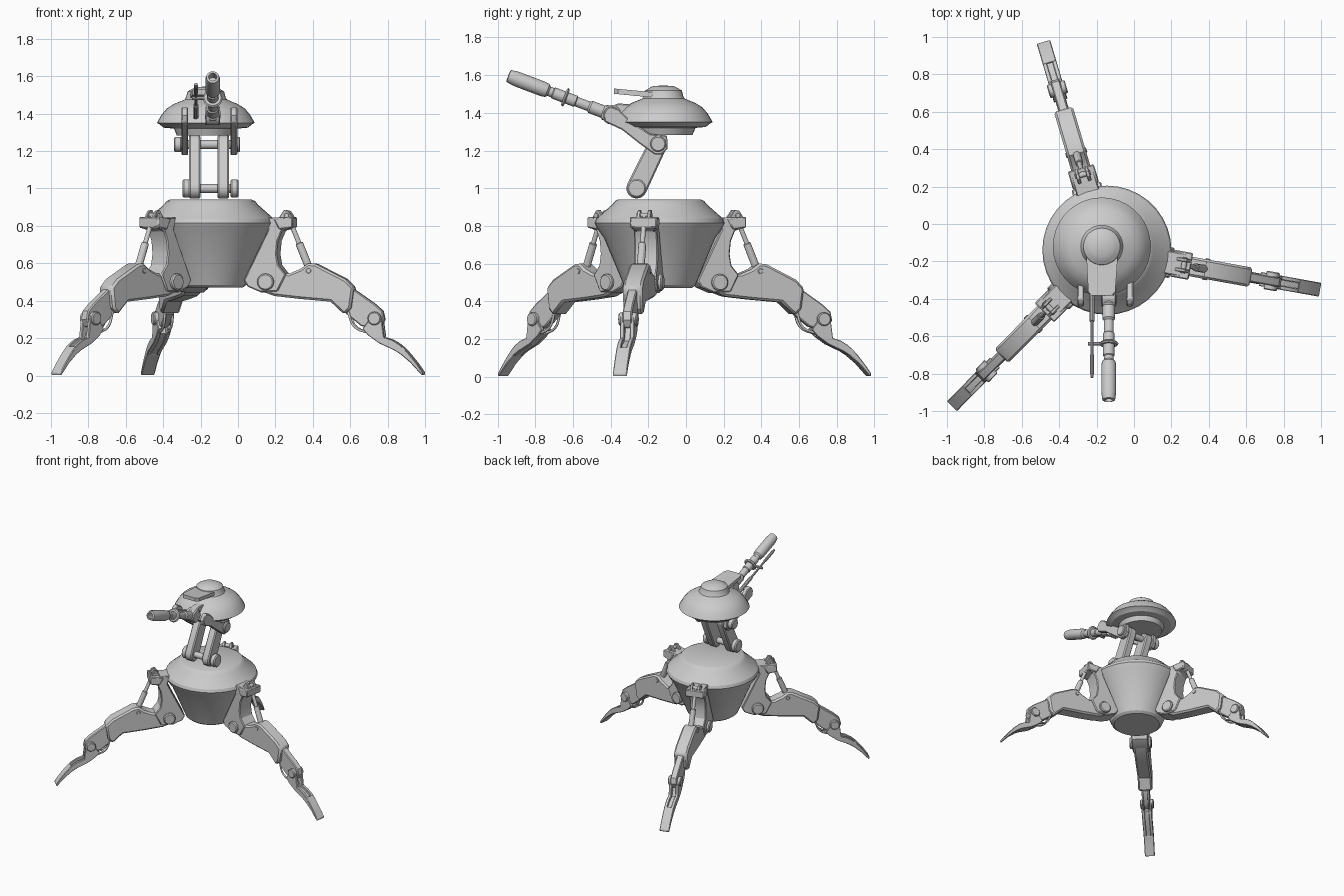
import bpy, bmesh
from math import radians, cos, sin, pi
from mathutils import Matrix, Vector

if "Cube" in bpy.data.objects:
    bpy.data.objects.remove(bpy.data.objects["Cube"])

I = Matrix.Identity(4)


def finish(name, bm, M=I, bevel=0.0):
    bmesh.ops.recalc_face_normals(bm, faces=bm.faces)
    me = bpy.data.meshes.new(name)
    bm.to_mesh(me)
    bm.free()
    ob = bpy.data.objects.new(name, me)
    bpy.context.collection.objects.link(ob)
    ob.matrix_world = M
    if bevel:
        b = ob.modifiers.new("bevel", 'BEVEL')
        b.width, b.segments, b.limit_method = bevel, 1, 'ANGLE'
        b.angle_limit = radians(50)
    bpy.ops.object.select_all(action='DESELECT')
    ob.select_set(True)
    bpy.context.view_layer.objects.active = ob
    bpy.ops.object.shade_smooth_by_angle(angle=radians(28))
    return ob


def plate(name, pts, width, M=I, off=0.0, bevel=0.006):
    """x-z outline extruded along local y"""
    bm = bmesh.new()
    a = [bm.verts.new((x, off - width / 2, z)) for x, z in pts]
    f = bm.faces.new(a)
    ex = bmesh.ops.extrude_face_region(bm, geom=[f])
    vs = [v for v in ex['geom'] if isinstance(v, bmesh.types.BMVert)]
    bmesh.ops.translate(bm, verts=vs, vec=(0, width, 0))
    return finish(name, bm, M, bevel)


def lathe(name, prof, M=I, seg=32):
    """(radius, height) profile spun around local z"""
    bm = bmesh.new()
    rings = []
    for r, z in prof:
        n = 1 if r == 0 else seg
        rings.append([bm.verts.new((r * cos(2 * pi * i / seg), r * sin(2 * pi * i / seg), z)) for i in range(n)])
    for a, b in zip(rings, rings[1:]):
        for i in range(seg):
            j = (i + 1) % seg
            q = [a[i % len(a)], a[j % len(a)], b[j % len(b)], b[i % len(b)]]
            bm.faces.new(list(dict.fromkeys(q)))
    return finish(name, bm, M)


def along(p, q):
    d = Vector(q) - Vector(p)
    return Matrix.Translation(p) @ d.to_track_quat('Z', 'Y').to_matrix().to_4x4(), d.length


def rod(name, p, q, r, M=I, seg=16, edge=0.15):
    T, L = along(p, q)
    e = r * edge
    lathe(name, [(0, 0), (r - e, 0), (r, e), (r, L - e), (r - e, L), (0, L)], M @ T, seg)


# Body and head shells
lathe("body", [(0, .47), (.17, .47), (.19, .485), (.295, .735), (.33, .785), (.345, .815), (.337, .838),
               (.25, .915), (.237, .932), (.22, .94), (0, .94)], Matrix.Translation((-.145, -.14, 0)), 36)
lathe("head", [(0, 1.283), (.155, 1.283), (.17, 1.32), (.225, 1.325), (.25, 1.345), (.262, 1.35), (.255, 1.363),
               (.236, 1.395), (.208, 1.428), (.17, 1.452), (.113, 1.475), (.105, 1.49), (.098, 1.518),
               (.078, 1.53), (.055, 1.542), (0, 1.545)], Matrix.Translation((-.172, -.12, 0)), 36)

# Legs: outlines given as (front view x, z), mapped to distance from the leg centre
def U(pts):
    return [((x + .155) / .985, z) for x, z in pts]


bracket = U([(.15, .845), (.30, .845), (.30, .79), (.245, .775), (.222, .72), (.215, .65), (.225, .59), (.265, .54),
             (.22, .45), (.13, .445), (.06, .475), (.04, .51), (.17, .78)])
lug = U([(.22, .84), (.25, .885), (.275, .88), (.30, .84), (.30, .80), (.24, .80)])
thigh = U([(.16, .55), (.28, .545), (.34, .57), (.38, .60), (.42, .597), (.58, .515), (.625, .47), (.61, .36),
           (.575, .325), (.50, .395), (.33, .41), (.20, .425), (.12, .455), (.11, .50)])
knee = U([(.57, .49), (.63, .455), (.73, .385), (.775, .345), (.785, .30), (.765, .26), (.70, .255), (.66, .265),
          (.58, .33)])
shin = U([(.70, .29), (.73, .335), (.77, .32), (.785, .205), (.83, .19), (.87, .165), (.91, .125), (.895, .10),
          (.84, .135), (.76, .172), (.70, .215), (.67, .25)])
web = U([(.73, .27), (.77, .19), (.83, .17), (.91, .11), (.895, .10), (.84, .135), (.76, .172), (.70, .225)])
claw = U([(.88, .158), (.92, .115), (.96, .065), (.995, .015), (.99, 0), (.975, .015), (.925, .07), (.875, .112)])

for k, az in enumerate((-10.2, 106.5, 225.3), 1):
    M = Matrix.Translation((-.153, -.145, 0)) @ Matrix.Rotation(radians(az), 4, 'Z')
    n = f"leg_{k}_"
    plate(n + "hip_bracket", bracket, .125, M)
    plate(n + "hip_crossbar", U([(.20, .84), (.302, .848), (.302, .79), (.23, .78)]), .145, M)
    plate(n + "thigh", thigh, .105, M, bevel=.012)
    plate(n + "knee_link", knee, .05, M)
    plate(n + "shin_web", web, .03, M, bevel=0)
    plate(n + "claw", claw, .075, M, bevel=.004)
    for s in (-1, 1):
        plate(n + "strut_lug", lug, .018, M, s * .028, .003)
        plate(n + "shin_plate", shin, .022, M, s * .0265, .003)
    # Pivots
    for pn, x, z, r, w in (("hip_pin", .158, .50, .045, .082), ("knee_pin", .735, .305, .036, .05),
                           ("strut_pin", .385, .56, .014, .058), ("upper_strut_pin", .265, .855, .014, .042)):
        u = U([(x, z)])[0]
        rod(n + pn, (u[0], -w, u[1]), (u[0], w, u[1]), r, M)
    # Hydraulic strut
    (a, az1), (b, bz1) = U([(.265, .855), (.385, .56)])
    top, bot = Vector((a, 0, az1)), Vector((b, 0, bz1))
    rod(n + "strut_rod", top, bot, .013, M, 12)
    rod(n + "strut_sleeve", top.lerp(bot, .5), bot, .021, M, 12)
    # Knee hose
    for s in (-1, 1):
        cu = bpy.data.curves.new(n + "hose", 'CURVE')
        cu.dimensions, cu.bevel_depth, cu.bevel_resolution, cu.resolution_u = '3D', .007, 1, 6
        sp = cu.splines.new('BEZIER')
        pts = U([(.59, .345), (.625, .262), (.71, .225)])
        sp.bezier_points.add(len(pts) - 1)
        for bp, (u, z) in zip(sp.bezier_points, pts):
            bp.co = (u, s * .022, z)
            bp.handle_left_type = bp.handle_right_type = 'AUTO'
        ob = bpy.data.objects.new(n + "hose", cu)
        bpy.context.collection.objects.link(ob)
        ob.matrix_world = M

# Neck arms, axles and head yoke: outlines in (y, z), local y = -x
S = Matrix.Rotation(radians(90), 4, 'Z')


def capsule(p, q, r, r2):
    p, q = Vector(p), Vector(q)
    t = (q - p).normalized()
    nrm = Vector((-t.y, t.x))
    arc = lambda c, d, rr: [tuple(c + rr * (nrm * cos(a) + d * t * sin(a)))
                            for a in [pi * i / 8 for i in range(9)]]
    return arc(p, -1, r) + arc(q, 1, r2)[::-1]


low, up = (-.262, 1.0), (-.148, 1.235)
yoke = [(-.44, 1.39), (-.425, 1.42), (-.40, 1.435), (-.36, 1.42), (-.30, 1.36), (-.19, 1.288), (-.10, 1.28),
        (-.098, 1.21), (-.125, 1.18), (-.165, 1.178), (-.245, 1.235), (-.34, 1.31), (-.43, 1.352)]
for x in (-.232, -.078):
    plate("neck_arm", capsule(low, up, .055, .05), .062, S, -x, .008)
for x in (-.285, -.022):
    plate("head_yoke", yoke, .036, S, -x)
for name, (y, z), x0, x1 in (("lower_axle", low, -.285, -.01), ("upper_axle", up, -.33, .0)):
    rod(name, (x0, y, z), (x1, y, z), .024)
    for a, b in ((x0 - .012, x0 + .03), (x1 - .03, x1 + .012)):
        rod(name + "_cap", (a, y, z), (b, y, z), .042 if z > 1.1 else .05, seg=14)

# Visor slab on the dome
bm = bmesh.new()
for z in (-.014, .014):
    for x, y, h in ((-.257, -.12, 1.49), (-.083, -.12, 1.49), (-.10, -.36, 1.513), (-.12, -.382, 1.515),
                    (-.23, -.382, 1.515), (-.245, -.36, 1.513)):
        bm.verts.new((x, y, h + z))
bmesh.ops.convex_hull(bm, input=bm.verts)
finish("visor", bm)

# Main gun along its tilted axis
gx = -.135
G, L = along((gx, -.385, 1.385), (gx, -.94, 1.595))
lathe("gun_barrel", [(0, -.03), (.036, -.03), (.042, 0), (.042, .05), (.034, .06), (.034, .13), (.026, .14),
                     (.026, .21), (.031, .215), (.031, .34), (.026, .345), (.026, .365), (.036, .375), (.04, .40),
                     (.04, .55), (.034, L), (.022, L + .004), (.02, L - .06), (0, L - .06)], G, 20)
rod("gun_pivot", (gx - .04, -.395, 1.39), (gx + .04, -.395, 1.39), .052)
plate("gun_mount", [(-.43, 1.37), (-.41, 1.43), (-.36, 1.45), (-.22, 1.44), (-.22, 1.33), (-.37, 1.34)],
      .06, S, -gx)

# Thin secondary barrel and clamp
px = -.225
d = Vector((0, -.555, .21)).normalized()
p0 = Vector((px, -.39, 1.395))
rod("sensor_rod", p0, p0 + d * .46, .008, seg=10)
rod("sensor_base", p0 - d * .06, p0 + d * .14, .014, seg=10)
rod("sensor_tip", p0 + d * .33, p0 + d * .44, .011, seg=10)
c = Vector((gx, -.64, 1.482))
rod("clamp_ring", c - d * .008, c + d * .008, .052, seg=20)
rod("clamp_bar", c, Vector((px - .02, c.y, c.z)), .01, seg=10)
